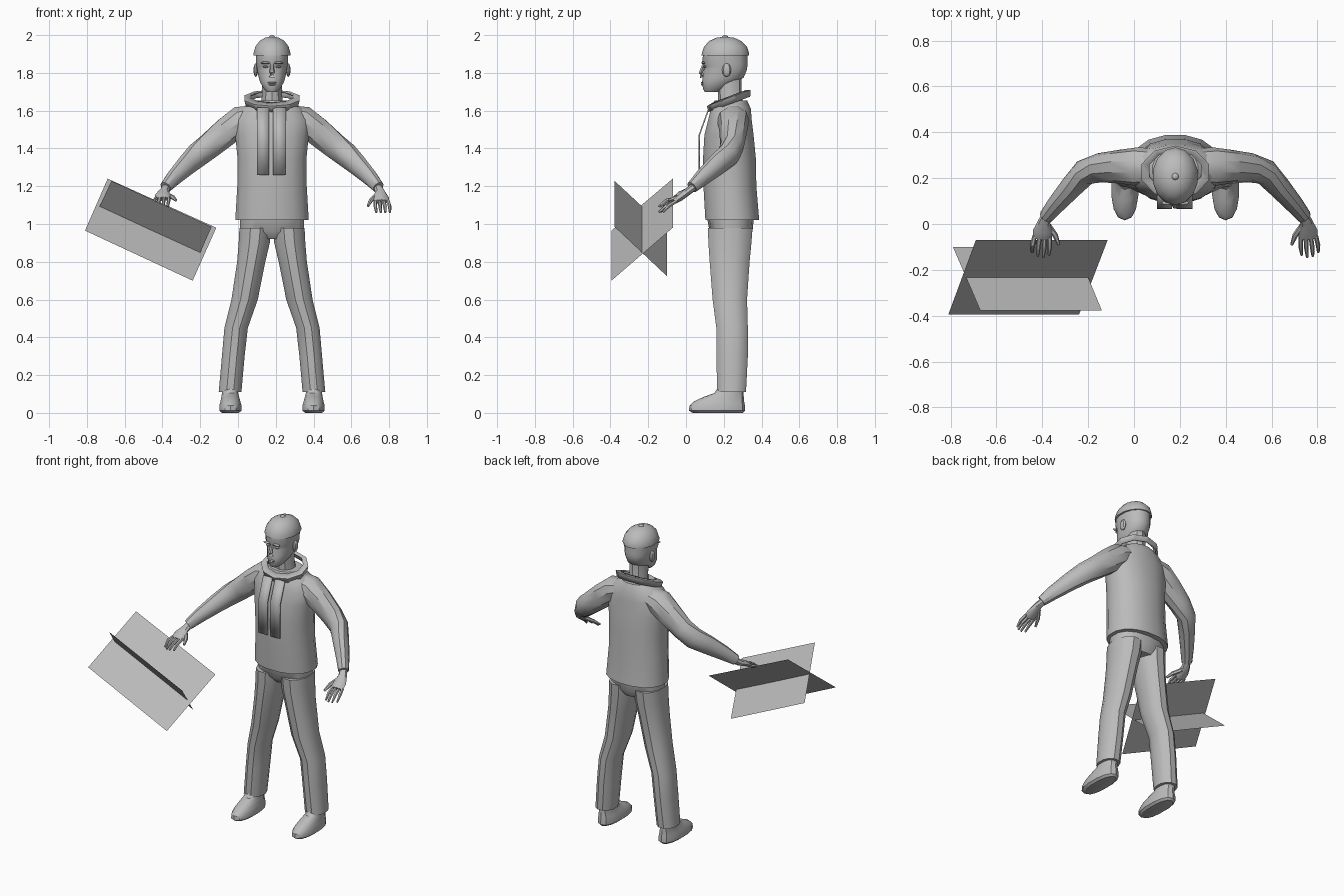
import bpy
import bmesh
from math import cos, sin, pi, radians
from mathutils import Vector, Matrix

if "Cube" in bpy.data.objects:
    bpy.data.objects.remove(bpy.data.objects["Cube"])

grey = bpy.data.materials.new("plain_grey")
grey.use_nodes = True
grey.diffuse_color = (0.5, 0.5, 0.5, 1)
grey.node_tree.nodes["Principled BSDF"].inputs["Base Color"].default_value = (0.5, 0.5, 0.5, 1)

MID = 0.18  # centre line of the figure


def finish(name, bm, angle=35, thickness=0):
    bmesh.ops.recalc_face_normals(bm, faces=bm.faces)
    mesh = bpy.data.meshes.new(name)
    bm.to_mesh(mesh)
    bm.free()
    mesh.materials.append(grey)
    obj = bpy.data.objects.new(name, mesh)
    bpy.context.collection.objects.link(obj)
    if thickness:
        mod = obj.modifiers.new("thickness", "SOLIDIFY")
        mod.thickness = thickness
        mod.offset = 0
    bpy.ops.object.select_all(action="DESELECT")
    obj.select_set(True)
    bpy.context.view_layer.objects.active = obj
    bpy.ops.object.shade_smooth_by_angle(angle=radians(angle))
    return obj


def skin(name, rings, caps=True, angle=35, thickness=0):
    """Bridge a list of equal point rings."""
    bm = bmesh.new()
    rows = [[bm.verts.new(p) for p in ring] for ring in rings]
    n = len(rows[0])
    for a, b in zip(rows, rows[1:]):
        for i in range(n):
            j = (i + 1) % n
            bm.faces.new((a[i], a[j], b[j], b[i]))
    if caps:
        bm.faces.new(rows[0])
        bm.faces.new(rows[-1])
    return finish(name, bm, angle, thickness)


def stack(name, levels, sides=12, power=1.0, tilt=0, **kw):
    """Level rings: (z, centre x, half width, front y, back y)."""
    def curve(v):
        return abs(v) ** power * (1 if v > 0 else -1)
    rings = []
    for z, cx, rx, front, back in levels:
        cy, ry = (front + back) / 2, (back - front) / 2
        ring = []
        for i in range(sides):
            t = 2 * pi * (i + 0.5) / sides
            dy = ry * curve(sin(t))
            ring.append((cx + rx * curve(cos(t)), cy + dy, z + dy * tilt))
        rings.append(ring)
    return skin(name, rings, **kw)


def limb(name, path, sides=8, **kw):
    """Rings across a path: (x, y, z, half width, half height)."""
    pts = [Vector(p[:3]) for p in path]
    rings = []
    for k, p in enumerate(path):
        along = pts[min(k + 1, len(pts) - 1)] - pts[max(k - 1, 0)]
        turn = along.to_track_quat("Z", "Y")
        rings.append([pts[k] + turn @ Vector((p[3] * cos(2 * pi * i / sides),
                                              p[4] * sin(2 * pi * i / sides), 0))
                      for i in range(sides)])
    return skin(name, rings, **kw)


def ball(name, centre, size, sides=8):
    bm = bmesh.new()
    bmesh.ops.create_uvsphere(bm, u_segments=sides, v_segments=6, radius=1,
                              matrix=Matrix.Translation(centre) @ Matrix.Diagonal((*size, 1)))
    return finish(name, bm)


# Jacket body, open at the hem
stack("jacket", [
    (1.02, MID, .198, .10, .39), (1.20, MID, .187, .09, .375),
    (1.35, MID, .186, .088, .372), (1.47, MID, .198, .095, .36),
    (1.55, MID, .205, .115, .35), (1.61, MID, .165, .13, .345),
    (1.655, MID, .10, .15, .325)], sides=16, power=.9)

# Trouser seat
stack("trouser_seat", [
    (.92, MID, .10, .16, .33), (.96, MID, .172, .125, .352),
    (1.04, MID, .175, .11, .36)], sides=14, power=.85)

# Collar band, sloping up to the back
stack("collar", [
    (1.635, MID, .140, .125, .335), (1.665, MID, .150, .115, .338),
    (1.672, MID, .118, .145, .318)],
    sides=10, tilt=.38, caps=False, angle=20, thickness=.01)

# Two hanging strips on the chest
for name, left, right in (("right_chest_strip", .10, .165), ("left_chest_strip", .185, .255)):
    bm = bmesh.new()
    rows = [[bm.verts.new((x, y, z)) for x in (left, right)]
            for y, z in ((.122, 1.615), (.07, 1.47), (.07, 1.26))]
    for a, b in zip(rows, rows[1:]):
        bm.faces.new((a[0], a[1], b[1], b[0]))
    finish(name, bm, 20, .007)

# Neck and head
stack("neck", [(1.60, MID, .068, .17, .31), (1.68, MID, .056, .17, .295),
               (1.78, MID, .056, .16, .295)], sides=10)
stack("head", [
    (1.698, MID, .026, .10, .17), (1.715, MID, .044, .09, .205),
    (1.75, MID, .064, .085, .265), (1.775, MID, .072, .088, .305),
    (1.815, MID, .080, .094, .322), (1.835, MID, .083, .096, .325),
    (1.855, MID, .086, .085, .325), (1.91, MID, .088, .092, .325)], sides=14, power=.9)
limb("nose", [(MID, .094, 1.845, .009, .008), (MID, .078, 1.80, .014, .012),
              (MID, .086, 1.777, .018, .014)], sides=6)
for z, w in ((1.748, .024), (1.738, .020)):
    ball("lip", (MID, .087, z), (w, .008, .005))

# Cap with a rim and a top button
stack("cap", [
    (1.893, MID, .100, .082, .334), (1.905, MID, .100, .084, .334),
    (1.94, MID, .090, .096, .322), (1.97, MID, .066, .125, .290),
    (1.986, MID, .038, .16, .255), (1.99, MID, .016, .19, .224)], sides=14)
ball("cap_button", (MID, .207, 1.989), (.016, .016, .011))

for side, s in (("right", -1), ("left", 1)):
    def X(d):
        return MID + s * d

    # Ear and brow
    ball(side + "_ear", (X(.086), .215, 1.815), (.012, .024, .036))
    ball(side + "_brow", (X(.034), .092, 1.853), (.026, .010, .007))
    ball(side + "_eye", (X(.034), .100, 1.833), (.014, .008, .006))

    # Sleeve
    limb(side + "_sleeve", [
        (X(.07), .25, 1.585, .075, .05), (X(.16), .25, 1.55, .085, .082),
        (X(.24), .25, 1.49, .074, .078), (X(.33), .245, 1.415, .064, .070),
        (X(.395), .225, 1.365, .058, .066), (X(.45), .165, 1.315, .050, .058),
        (X(.52), .085, 1.245, .040, .044), (X(.563), .032, 1.195, .032, .032)], sides=10)

    # Hand: palm, four fingers and a thumb
    lift = .03 if s < 0 else 0
    limb(side + "_palm", [
        (X(.555), .045, 1.20, .022, .022), (X(.572), .01, 1.172, .027, .020),
        (X(.578), -.03, 1.14 + lift / 2, .042, .018),
        (X(.580), -.062, 1.118 + lift / 2, .040, .013)])
    for k, (spread, reach) in enumerate(((-.033, .075), (-.011, .085), (.011, .08), (.033, .062))):
        limb(side + "_finger_" + str(k + 1), [
            (X(.580 + spread), -.05, 1.122 + lift / 2, .010, .010),
            (X(.585 + spread * 1.15), -.055 - reach * .6, 1.095 + lift, .010, .010),
            (X(.588 + spread * 1.1), -.06 - reach, 1.062 + lift, .006, .006)], sides=6)
    limb(side + "_thumb", [
        (X(.555), -.005, 1.155, .013, .013), (X(.523), -.05, 1.125 + lift / 2, .012, .012),
        (X(.508), -.09, 1.095 + lift, .007, .007)], sides=6)

    # Trouser leg
    stack(side + "_trouser_leg", [
        (.11, X(.222), .062, .163, .32), (.30, X(.205), .062, .158, .33),
        (.45, X(.190), .064, .158, .330), (.60, X(.145), .072, .138, .326),
        (.80, X(.110), .077, .122, .340), (.90, X(.094), .085, .115, .350),
        (.98, X(.088), .087, .112, .356)], sides=12, power=.9)

    # Shoe
    stack(side + "_shoe", [
        (0, X(.220), .046, .035, .300), (.012, X(.220), .060, .016, .312),
        (.038, X(.220), .060, .018, .312), (.060, X(.220), .054, .040, .308),
        (.085, X(.221), .048, .095, .306), (.105, X(.222), .044, .150, .304),
        (.16, X(.220), .042, .185, .300)], sides=14, power=.85)

# Two crossed flat panels by the right hand
for name, corners in (
        ("rear_leaning_panel", ((-.69, -.07, 1.24), (-.115, -.07, .98),
                                (-.24, -.395, .70), (-.81, -.395, .965))),
        ("front_leaning_panel", ((-.67, -.378, 1.228), (-.14, -.378, .985),
                                 (-.255, -.10, .723), (-.79, -.10, .97)))):
    bm = bmesh.new()
    bm.faces.new([bm.verts.new(c) for c in corners])
    finish(name, bm)
